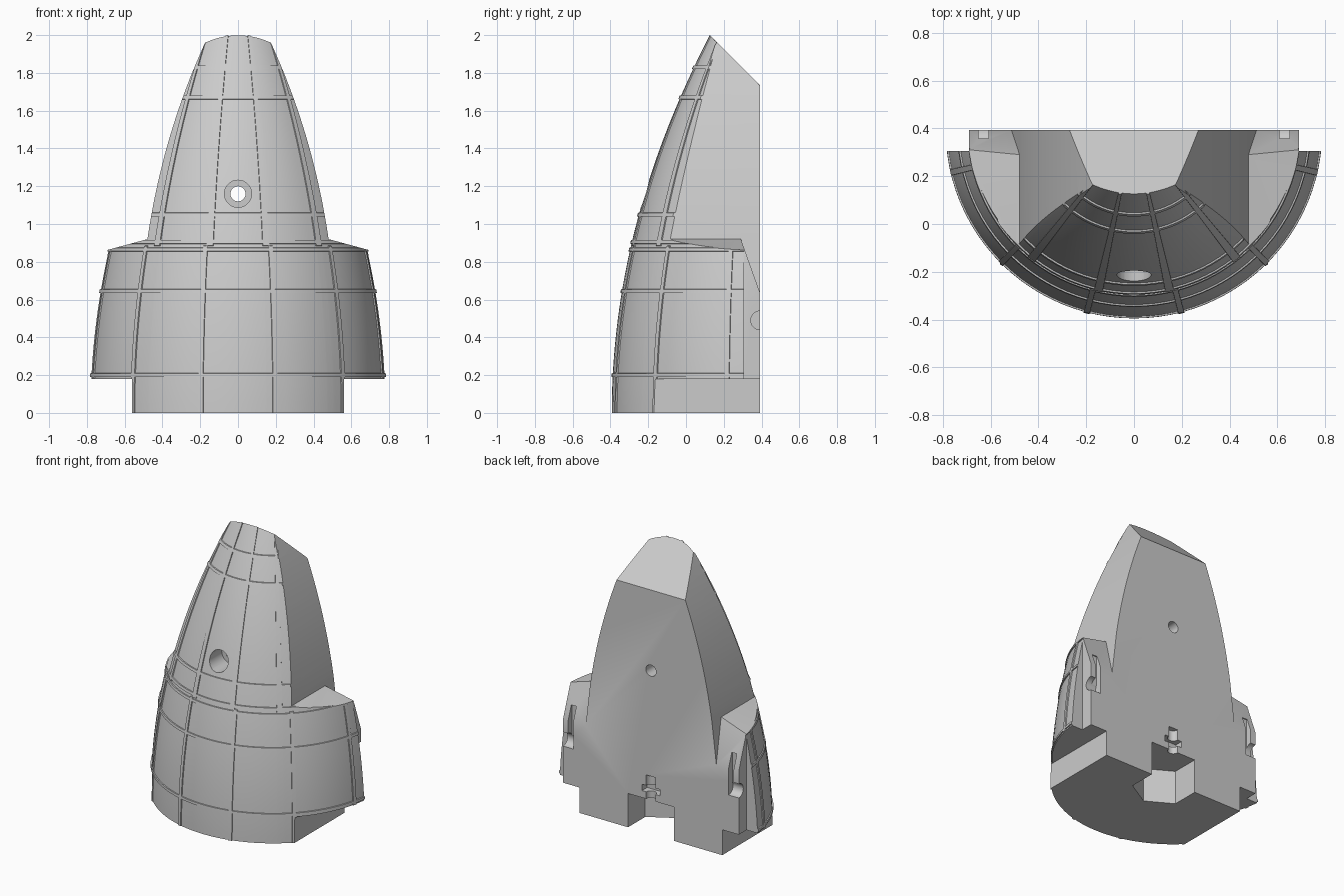
import bpy, bmesh, math
from mathutils import Matrix

cube = bpy.data.objects.get("Cube")
if cube:
    bpy.data.objects.remove(cube, do_unlink=True)

AXIS_Y = 0.393          # the cone's axis lies in the flat rear face
RIDGE = 0.007           # height of the panel ridges
EPS = 0.0012            # run of a ridge's side wall

grey = bpy.data.materials.new("plain grey")
grey.use_nodes = True
grey.diffuse_color = (0.6, 0.6, 0.6, 1)
grey.node_tree.nodes["Principled BSDF"].inputs["Base Color"].default_value = (0.6, 0.6, 0.6, 1)


def shell_radius(z):
    return 0.786 - 0.13 * z * z


def side_x(z):
    """Half width of the trimmed upper body."""
    return 0.534 - 0.0669 * z ** 2.5


def make_object(name, bm):
    bmesh.ops.recalc_face_normals(bm, faces=bm.faces)
    mesh = bpy.data.meshes.new(name)
    bm.to_mesh(mesh)
    bm.free()
    mesh.materials.append(grey)
    obj = bpy.data.objects.new(name, mesh)
    bpy.context.collection.objects.link(obj)
    return obj


def prism(name, points, axis, low, high):
    """Extrude a 2D outline along x, y or z."""
    place = {"x": lambda a, b, t: (t, a, b),
             "y": lambda a, b, t: (a, t, b),
             "z": lambda a, b, t: (a, b, t)}[axis]
    bm = bmesh.new()
    ends = [[bm.verts.new(place(a, b, t)) for a, b in points] for t in (low, high)]
    bm.faces.new(ends[0])
    bm.faces.new(ends[1])
    n = len(points)
    for i in range(n):
        j = (i + 1) % n
        bm.faces.new((ends[0][i], ends[0][j], ends[1][j], ends[1][i]))
    return make_object(name, bm)


def circle(a, b, radius, sides=32):
    return [(a + radius * math.cos(2 * math.pi * i / sides),
             b + radius * math.sin(2 * math.pi * i / sides)) for i in range(sides)]


def rect(a0, a1, b0, b1):
    return [(a0, b0), (a1, b0), (a1, b1), (a0, b1)]


def boolean(target, tool, operation="DIFFERENCE"):
    mod = target.modifiers.new("cut", "BOOLEAN")
    mod.operation = operation
    mod.solver = "EXACT"
    mod.object = tool
    bpy.context.view_layer.objects.active = target
    bpy.ops.object.modifier_apply(modifier=mod.name)
    bpy.data.objects.remove(tool, do_unlink=True)


# Panel ridge layout: rings by height, ribs by angle for the lower and upper shell
SPLIT = 0.885
rings = [(z, 0.009) for z in (0.2, 0.645, 0.865, 0.905, 1.05, 1.67, 1.83)]
lower_ribs = [(math.radians(s * a), 0.016) for a in (14.5, 45, 77) for s in (-1, 1)]
upper_ribs = [(math.radians(s * a), 0.026) for a in (12.5, 38.5) for s in (-1, 1)]


def in_band(value, bands):
    return any(abs(value - c) < w + EPS / 2 for c, w in bands)


def grid_lines(start, stop, count, bands):
    lines = [start + (stop - start) * i / count for i in range(count + 1)]
    inner = [l for l in lines[1:-1]
             if not any(abs(abs(l - c) - w) < 3 * EPS for c, w in bands)]
    steps = [c + s * (w + e) for c, w in bands for s in (-1, 1) for e in (0, EPS)]
    return sorted([start, stop] + inner + steps)


# Half nose shell with raised panel ridges, as one closed solid
angles = grid_lines(-math.pi / 2, math.pi / 2, 48, lower_ribs + upper_ribs)
heights = grid_lines(0, 2.1, 42, rings + [(SPLIT, 0)])
bm = bmesh.new()
grid = []
for z in heights:
    row = []
    for t in angles:
        ribs = lower_ribs if z < SPLIT else upper_ribs
        raised = in_band(z, rings) or in_band(t, ribs)
        r = shell_radius(z) + (RIDGE if raised else 0)
        row.append(bm.verts.new((r * math.sin(t), AXIS_Y - r * math.cos(t), z)))
    grid.append(row)
for lo, hi in zip(grid, grid[1:]):
    for i in range(len(lo) - 1):
        bm.faces.new((lo[i], lo[i + 1], hi[i + 1], hi[i]))
bm.faces.new(grid[0])
bm.faces.new(grid[-1])
bm.faces.new([row[0] for row in grid] + [row[-1] for row in reversed(grid)])
shell = make_object("half_nose_shell", bm)

# Trim to the front outline: foot, shoulders and curved upper sides
half = [(0.56, -0.1), (0.56, 0.18), (0.9, 0.18), (0.9, 0.806)]
half += [(side_x(0.92 + 0.06 * i), 0.92 + 0.06 * i) for i in range(21)]
outline = half + [(-x, z) for x, z in reversed(half)]
boolean(shell, prism("outline_tool", outline, "y", -1, 1), "INTERSECT")

# Sloping cut at the tip
boolean(shell, prism("tip_cutter", [(-0.2, 2.325), (0.6, 1.525), (0.6, 2.6), (-0.2, 2.6)],
                     "x", -1, 1))

for s in (-1, 1):
    # Slanted rear edge of each shoulder, following the body side
    slant = prism("slant_cutter", [(0.275, 0.963), (0.40, 0.613), (0.5, 0.613), (0.5, 0.963)],
                  "x", 0.48, 1)
    for v in slant.data.vertices:
        if v.co.x < 0.9:
            v.co.x = side_x(v.co.z) + 0.001
    if s < 0:
        slant.data.transform(Matrix.Scale(-1, 4, (1, 0, 0)))
        slant.data.flip_normals()
    boolean(shell, slant)
    # Step behind the outer skin
    boolean(shell, prism("step_cutter", rect(*sorted((s * 0.69, s * 1)), 0.306, 0.6),
                         "z", 0.0, 1.2))
    # Round hinge socket and the slot above it
    boolean(shell, prism("socket_cutter", circle(AXIS_Y, 0.49, 0.05), "x",
                         *sorted((s * 0.61, s * 0.75))))
    boolean(shell, prism("slot_cutter", rect(*sorted((s * 0.61, s * 0.65)), 0.35, 0.5),
                         "z", 0.47, 0.73))

# Mounting hole with a wide counterbore at the front
boolean(shell, prism("counterbore_cutter", circle(0, 1.16, 0.072), "y", -0.6, -0.08))
boolean(shell, prism("hole_cutter", circle(0, 1.16, 0.04), "y", -0.7, 0.7))

# Hexagonal socket in the base, bolt bore and nut slot at the rear
boolean(shell, prism("socket_cutter", [(0.18, 0.6), (0.18, 0.2), (0, 0.096),
                                       (-0.18, 0.2), (-0.18, 0.6)], "z", -0.1, 0.24))
boolean(shell, prism("bore_cutter", circle(0, AXIS_Y, 0.037), "z", 0.2, 0.41))
boolean(shell, prism("nut_cutter", rect(-0.07, 0.07, 0.335, 0.5), "z", 0.29, 0.335))

bpy.ops.object.select_all(action="DESELECT")
shell.select_set(True)
bpy.context.view_layer.objects.active = shell
bpy.ops.object.shade_smooth_by_angle(angle=math.radians(25))
